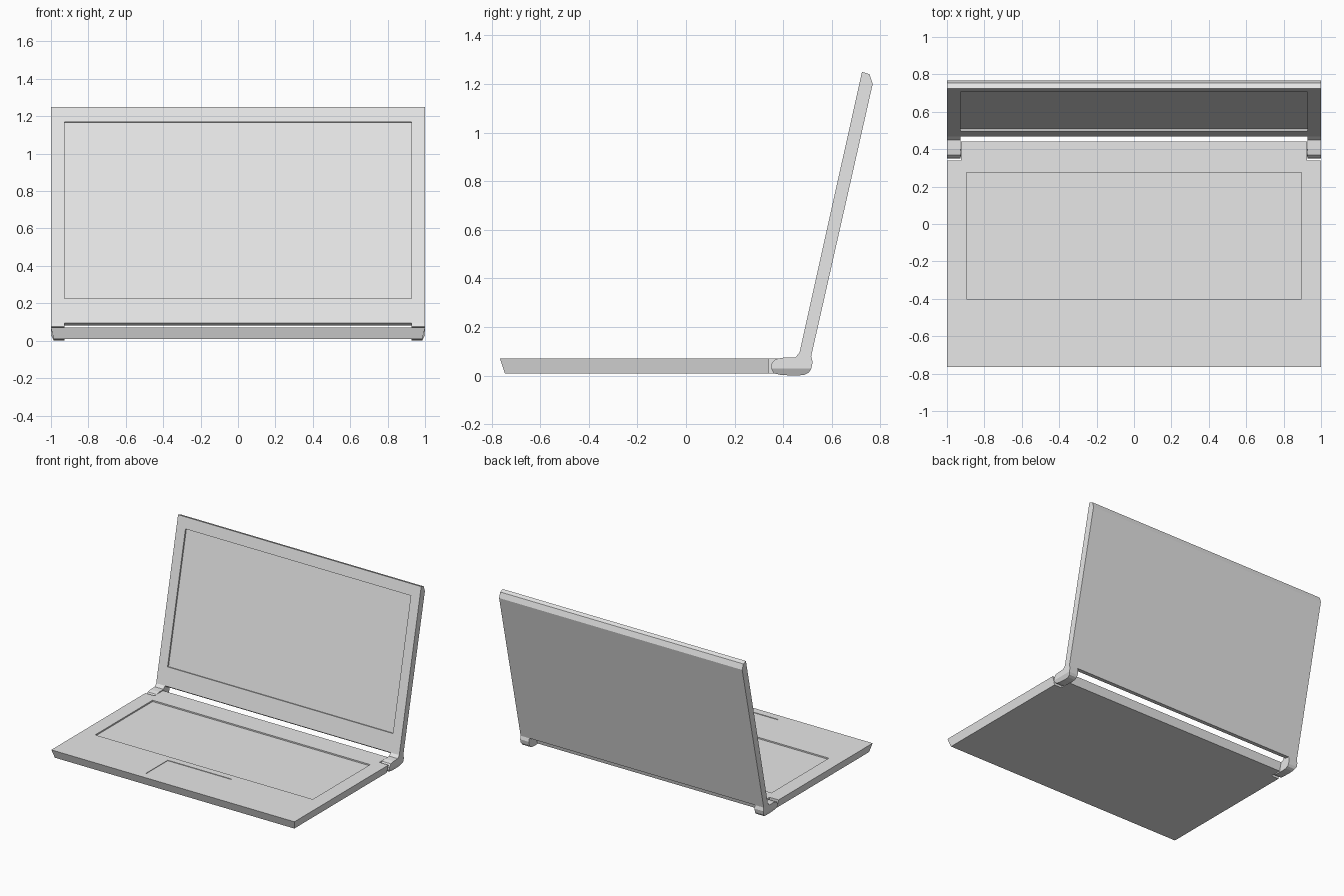
import bpy
import bmesh
from mathutils import Vector

cube = bpy.data.objects.get("Cube")
if cube:
    bpy.data.objects.remove(cube, do_unlink=True)

grey = bpy.data.materials.new("light_grey")
grey.use_nodes = True
colour = (0.8, 0.8, 0.8, 1)
grey.diffuse_color = colour
for node in grey.node_tree.nodes:
    if node.type == "BSDF_PRINCIPLED":
        node.inputs["Base Color"].default_value = colour


def make(name, bm):
    bmesh.ops.recalc_face_normals(bm, faces=bm.faces)
    mesh = bpy.data.meshes.new(name)
    bm.to_mesh(mesh)
    bm.free()
    mesh.materials.append(grey)
    obj = bpy.data.objects.new(name, mesh)
    bpy.context.collection.objects.link(obj)
    return obj


def loft(start, end):
    """Solid between two matching loops of points."""
    bm = bmesh.new()
    a = [bm.verts.new(p) for p in start]
    b = [bm.verts.new(p) for p in end]
    bm.faces.new(a)
    bm.faces.new(b)
    for i in range(len(a)):
        j = (i + 1) % len(a)
        bm.faces.new((a[i], a[j], b[j], b[i]))
    return bm


def extrude_x(profile, x0, x1):
    return loft([(x0, y, z) for y, z in profile], [(x1, y, z) for y, z in profile])


def cut(target, bm):
    cutter = make("cutter", bm)
    cutter.hide_render = True
    mod = target.modifiers.new("recess", "BOOLEAN")
    mod.operation = "DIFFERENCE"
    mod.solver = "EXACT"
    mod.object = cutter
    bpy.context.view_layer.objects.active = target
    bpy.ops.object.modifier_apply(modifier=mod.name)
    bpy.data.objects.remove(cutter, do_unlink=True)


def box_profile(y0, y1, z0, z1):
    return [(y0, z0), (y1, z0), (y1, z1), (y0, z1)]


# Base: notched at the rear corners, tapering downwards
def base_outline(half_width, front, back, z):
    half = [(half_width, front), (half_width, 0.34), (0.925, 0.34), (0.925, back)]
    return [(x, y, z) for x, y in half] + [(-x, y, z) for x, y in reversed(half)]


TOP = 0.07
base = make("base", loft(base_outline(0.985, -0.745, 0.425, 0.008),
                         base_outline(1.0, -0.765, 0.44, TOP)))

# Keyboard and touchpad recesses
cut(base, extrude_x(box_profile(-0.40, 0.275, TOP - 0.01, 0.1), -0.895, 0.895))
cut(base, extrude_x(box_profile(-0.71, -0.45, TOP - 0.004, 0.1), -0.263, 0.263))

# Lid: leaning slab with a chamfered top
lower = [(0.467, 0.095), (0.482, 0.083), (0.515, 0.08)]
lid = make("lid", extrude_x(lower + [(0.768, 1.2), (0.755, 1.24), (0.724, 1.25)], -1, 1))

# Screen recess, square to the leaning front face
foot, tip = Vector((0.467, 0.095)), Vector((0.724, 1.25))
along = (tip - foot).normalized()
inward = Vector((along.y, -along.x))


def on_front(z, depth):
    return foot + along * ((z - foot.y) / along.y) + inward * depth


cut(lid, extrude_x([on_front(0.225, -0.03), on_front(0.225, 0.012),
                    on_front(1.17, 0.012), on_front(1.17, -0.03)], -0.927, 0.927))

# Hinge arms below the lid, with the outer lower edge tapered inwards
arm = lower + [(0.521, 0.055), (0.515, 0.028), (0.505, 0.012), (0.485, 0.003), (0.45, 0),
               (0.39, 0.003), (0.36, 0.01), (0.35, 0.03), (0.352, 0.05),
               (0.368, 0.068), (0.4, 0.074), (0.45, 0.075)]
SPLIT = 0.03
for side, name in ((1, "left"), (-1, "right")):
    bm = extrude_x(arm, side * 0.928, side * 1.0)
    bmesh.ops.bisect_plane(bm, geom=bm.verts[:] + bm.edges[:] + bm.faces[:], dist=0.0001,
                           plane_co=(0, 0, SPLIT), plane_no=(0, 0, 1))
    for v in bm.verts:
        if abs(v.co.x) > 0.99 and v.co.z < SPLIT:
            v.co.x -= side * (SPLIT - v.co.z) * 0.5
    make(name + "_hinge_arm", bm)

    # Hinge pin joining the arm to the base
    bpy.ops.mesh.primitive_cylinder_add(vertices=16, radius=0.02, depth=0.03,
                                        location=(side * 0.925, 0.382, 0.038),
                                        rotation=(0, 1.5708, 0))
    pin = bpy.context.object
    pin.name = name + "_hinge_pin"
    pin.data.materials.append(grey)
    bpy.ops.object.shade_smooth_by_angle()
